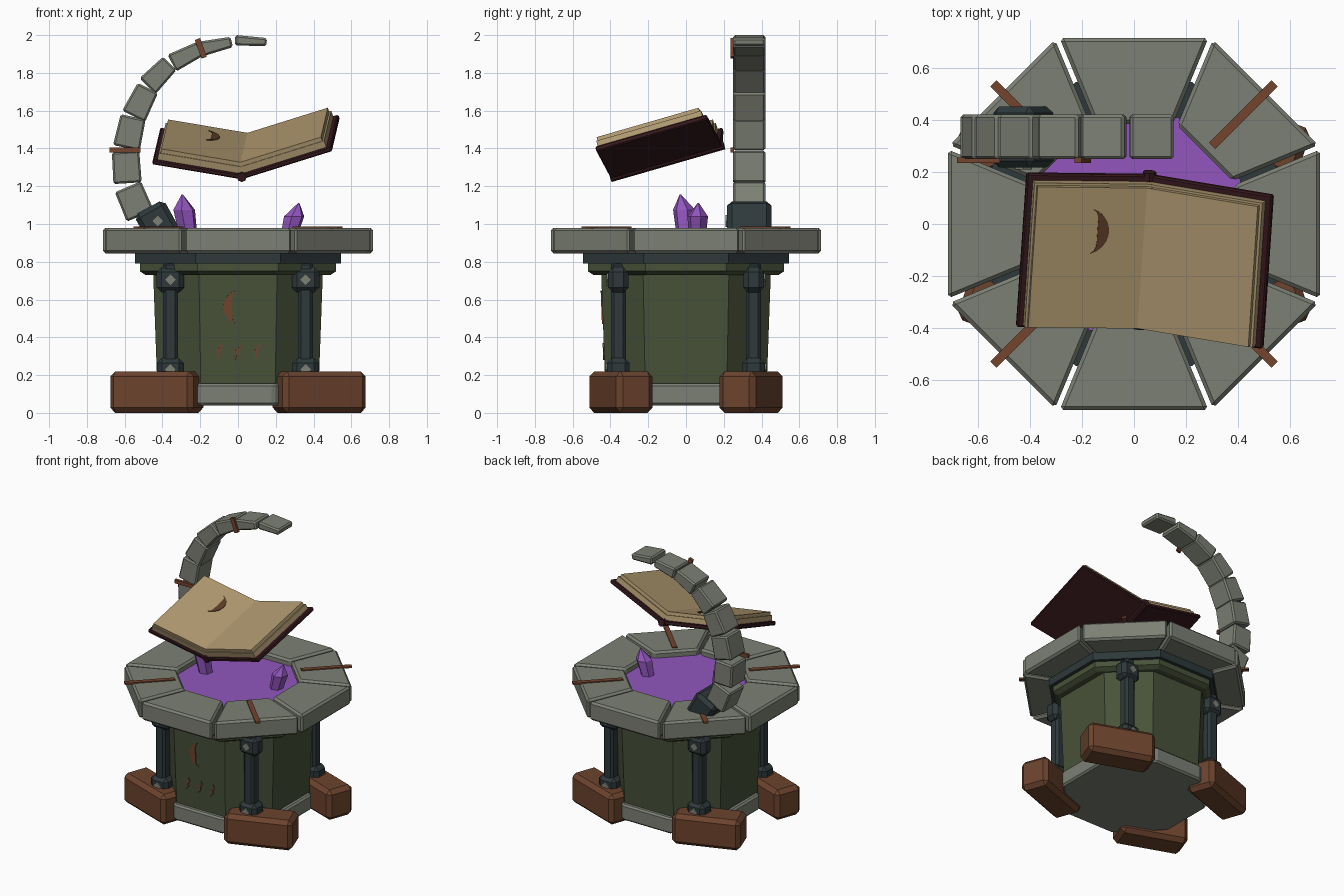
import bpy, bmesh, math
from mathutils import Vector, Matrix

if "Cube" in bpy.data.objects:
    bpy.data.objects.remove(bpy.data.objects["Cube"])

V = Vector


def material(name, r, g, b):
    lin = [((c / 255 + 0.055) / 1.055) ** 2.4 for c in (r, g, b)]
    m = bpy.data.materials.new(name)
    m.diffuse_color = (*lin, 1)
    m.use_nodes = True
    m.node_tree.nodes["Principled BSDF"].inputs["Base Color"].default_value = m.diffuse_color
    return m


STONE = material("grey stone", 124, 128, 116)
METAL = material("dark metal", 46, 56, 58)
GREEN = material("moss green", 72, 82, 57)
WOOD = material("brown wood", 108, 67, 45)
RUST = material("rust trim", 116, 68, 45)
COVER = material("maroon leather", 54, 24, 28)
PAGE = material("parchment", 176, 153, 112)
PURPLE = material("purple glow", 146, 86, 190)
INK = material("brown ink", 92, 60, 38)


def solid(name, rings, mat, bevel=0.0):
    """Closed solid lofted through rings of equal point count."""
    bm = bmesh.new()
    loops = [[bm.verts.new(p) for p in ring] for ring in rings]
    n = len(loops[0])
    for a, b in zip(loops, loops[1:]):
        for i in range(n):
            j = (i + 1) % n
            bm.faces.new((a[i], a[j], b[j], b[i]))
    bm.faces.new(loops[0])
    bm.faces.new(loops[-1])
    bmesh.ops.recalc_face_normals(bm, faces=bm.faces)
    if bevel:
        bmesh.ops.bevel(bm, geom=bm.edges[:], offset=bevel, segments=1,
                        profile=0.5, affect='EDGES', clamp_overlap=True)
    me = bpy.data.meshes.new(name)
    bm.to_mesh(me)
    bm.free()
    me.materials.append(mat)
    ob = bpy.data.objects.new(name, me)
    bpy.context.collection.objects.link(ob)
    return ob


def box(name, size, loc, mat, bevel=0.0, rot=(0, "Z")):
    m = Matrix.Translation(loc) @ Matrix.Rotation(math.radians(rot[0]), 4, rot[1])
    x, y, z = (s / 2 for s in size)
    rings = [[m @ V((sx * x, sy * y, sz * z)) for sx, sy in ((-1, -1), (1, -1), (1, 1), (-1, 1))]
             for sz in (-1, 1)]
    return solid(name, rings, mat, bevel)


def octagon(apothem, z):
    r = apothem / math.cos(math.pi / 8)
    return [V((r * math.cos(a), r * math.sin(a), z))
            for a in (math.pi / 8 + k * math.pi / 4 for k in range(8))]


def plate(name, pts, origin, u, v, thick, mat):
    """Thin flat plate with a 2D outline in the plane u, v."""
    n = u.cross(v).normalized()
    base = [origin + u * p[0] + v * p[1] for p in pts]
    return solid(name, [[p - n * 0.002 for p in base], [p + n * thick for p in base]], mat)


def crescent(r, span, shift, steps=9):
    """Moon outline bulging to -x."""
    angs = [math.radians(-span + 2 * span * i / steps) for i in range(steps + 1)]
    outer = [(-r * math.cos(a), r * math.sin(a)) for a in angs]
    inner = [(x + shift * (1 - (y / (r * math.sin(math.radians(span)))) ** 2), y)
             for x, y in reversed(outer[1:-1])]
    return outer + inner


def diamond(name, loc, side):
    pts = [(0.032, 0), (0, 0.032), (-0.032, 0), (0, -0.032)]
    plate(name, pts, V(loc), V((-side, 0, 0)), V((0, 0, 1)), 0.008, STONE)


# Octagonal body, stone base, collar and metal plate
solid("stone_base", [octagon(0.46, 0.04), octagon(0.46, 0.155)], STONE, 0.012)


def body_ring(s, z):
    q = [(0.445, 0.225), (0.205, 0.445)]
    pts = q + [(-x, y) for x, y in reversed(q)]
    pts += [(-x, -y) for x, y in pts]
    return [V((x * s, y * s, z)) for x, y in pts]


solid("body", [body_ring(0.96, 0.14), body_ring(1.01, 0.75)], GREEN)
solid("collar", [octagon(0.49, 0.73), octagon(0.52, 0.75), octagon(0.52, 0.80)], GREEN)
solid("metal_plate", [octagon(0.545, 0.79), octagon(0.545, 0.85)], METAL)
solid("pool", [octagon(0.41, 0.845), octagon(0.41, 0.935)], PURPLE)

# Rim blocks with rust strips on the diagonal ones
for k in range(8):
    rot = Matrix.Rotation(k * math.pi / 4, 4, 'Z')
    outline = [(0.385, -0.15), (0.715, -0.286), (0.715, 0.286), (0.385, 0.15)]
    solid(f"rim_block_{k}", [[rot @ V((x, y, z)) for x, y in outline] for z in (0.845, 0.98)],
          STONE, 0.014)
    if k % 2:
        box(f"rim_strip_{k}", (0.34, 0.034, 0.012), rot @ V((0.595, 0, 0.981)), RUST,
            rot=(45 * k, "Z"))

# Posts, clamps, studs and wooden feet
for sx in (-1, 1):
    for sy in (-1, 1):
        tag = ("left" if sx < 0 else "right") + ("_front" if sy < 0 else "_back")
        x, y = sx * 0.358, sy * 0.358
        box(f"post_{tag}", (0.08, 0.08, 0.64), (x, y, 0.48), METAL, 0.016)
        box(f"upper_clamp_{tag}", (0.145, 0.108, 0.135), (x, y, 0.705), METAL, 0.026)
        box(f"lower_clamp_{tag}", (0.142, 0.12, 0.15), (x, y, 0.215), METAL, 0.026)
        diamond(f"upper_stud_{tag}", (x, y + sy * 0.054, 0.705), sy)
        diamond(f"lower_stud_{tag}", (x, y + sy * 0.06, 0.23), sy)
        box(f"foot_{tag}", (0.47, 0.205, 0.22), (sx * 0.43, sy * 0.345, 0.11), WOOD, 0.028,
            (-20 * sx * sy, "Z"))

# Moon and flame marks on the front face
up = V((0, -0.0223, 0.61)).normalized()
right = V((1, 0, 0))


def front_point(x, z):
    return V((x, -0.4272 - 0.0223 * (z - 0.14) / 0.61, z))


plate("front_moon", crescent(0.092, 75, 0.045), front_point(0.015, 0.56), right, up, 0.006, RUST)
flame = [(-0.015, -0.045), (0.006, -0.02), (0.002, 0.0), (0.018, 0.02), (0.008, 0.045),
         (0.004, 0.02), (-0.014, 0.005), (-0.006, -0.018)]
for i, x in enumerate((-0.1, 0, 0.1)):
    plate(f"front_flame_{i}", flame, front_point(x, 0.325), right, up, 0.006, RUST)


# Crystals standing in the pool
def crystal(name, base, shoulder, tip, r):
    def ring(c, rad):
        return [V(c) + V((rad * math.cos(a), rad * math.sin(a), 0))
                for a in (0.3 + i * math.tau / 6 for i in range(6))]
    solid(name, [ring(base, r * 0.8), ring(shoulder, r), ring(tip, 0.003)], PURPLE)


crystal("crystal_left", (-0.26, 0.0, 0.92), (-0.285, -0.01, 1.075), (-0.295, -0.03, 1.157), 0.06)
crystal("crystal_right", (0.265, 0.06, 0.92), (0.297, 0.062, 1.04), (0.322, 0.065, 1.112), 0.056)

# Hooked arch of tapering stone blocks
path = [(-0.45, 0.97), (-0.55, 1.12), (-0.59, 1.30), (-0.573, 1.485), (-0.515, 1.645),
        (-0.42, 1.79), (-0.275, 1.89), (-0.115, 1.945), (0.068, 1.968), (0.24, 1.925)]
thick = [0.155, 0.15, 0.145, 0.135, 0.12, 0.10, 0.08, 0.056, 0.042]
for i in range(1, 9):
    c = V((path[i][0], 0.335, path[i][1]))
    t = V((path[i + 1][0] - path[i - 1][0], 0, path[i + 1][1] - path[i - 1][1])).normalized()
    n, d = V((-t.z, 0, t.x)), V((0, 0.085, 0))
    rings = []
    for s, w in ((-0.084, thick[i - 1] / 2), (0.084, thick[i] / 2)):
        p = c + t * s
        rings.append([p + n * w + d, p - n * w + d, p - n * w - d, p + n * w - d])
    solid(f"arch_block_{i}", rings, STONE, 0.01)

# Arch foot clamp and rust bars
box("arch_clamp", (0.18, 0.235, 0.20), (-0.425, 0.335, 1.0), METAL, 0.025, (-29, "Y"))
diamond("arch_clamp_stud", (-0.425, 0.2175, 1.015), -1)
box("arch_bar_low", (0.165, 0.02, 0.026), (-0.598, 0.245, 1.392), RUST)
box("arch_bar_high", (0.03, 0.02, 0.105), (-0.197, 0.245, 1.93), RUST, rot=(-20, "Y"))

# Floating open book: two tilted halves sharing the spine edge
P0 = V((0.02, -0.395, 1.235))
S = V((0.04, 0.59, 0.17))
LEFT, RIGHT = V((-0.475, 0.005, 0.08)), V((0.48, -0.08, 0.15))


def slab(name, side, a0, a1, b0, b1, c0, c1, mat, bevel=0.0):
    n = side.cross(S).normalized()
    n = n if n.z > 0 else -n
    solid(name, [[P0 + side * a + S * b + n * c
                  for a, b in ((a0, b0), (a1, b0), (a1, b1), (a0, b1))] for c in (c0, c1)],
          mat, bevel)
    return n


for tag, side in (("left", LEFT), ("right", RIGHT)):
    slab(f"cover_{tag}", side, 0, 1, 0, 1, 0, 0.028, COVER, 0.006)
    slab(f"pages_{tag}", side, 0, 0.95, 0.02, 0.96, 0.026, 0.065, PAGE)
    top = slab(f"top_pages_{tag}", side, 0, 0.93, 0.03, 0.945, 0.065, 0.088, PAGE)
    if tag == "left":
        u, v = -side.normalized(), S.normalized()
        plate("page_moon", [(-x, y) for x, y in crescent(0.092, 75, 0.045)],
              P0 + side * 0.52 + S * 0.66 + top * 0.088, u, v, 0.004, INK)

# Rounded spine under the fold
axis = S.normalized()
e1 = axis.cross(V((1, 0, 0))).normalized()
e2 = axis.cross(e1)
spine = [(e1 * math.cos(a) + e2 * math.sin(a)) * 0.026 for a in (i * math.tau / 8 for i in range(8))]
solid("book_spine", [[P0 + V((0, 0, 0.014)) + S * b + o for o in spine] for b in (-0.01, 1.01)], COVER)
